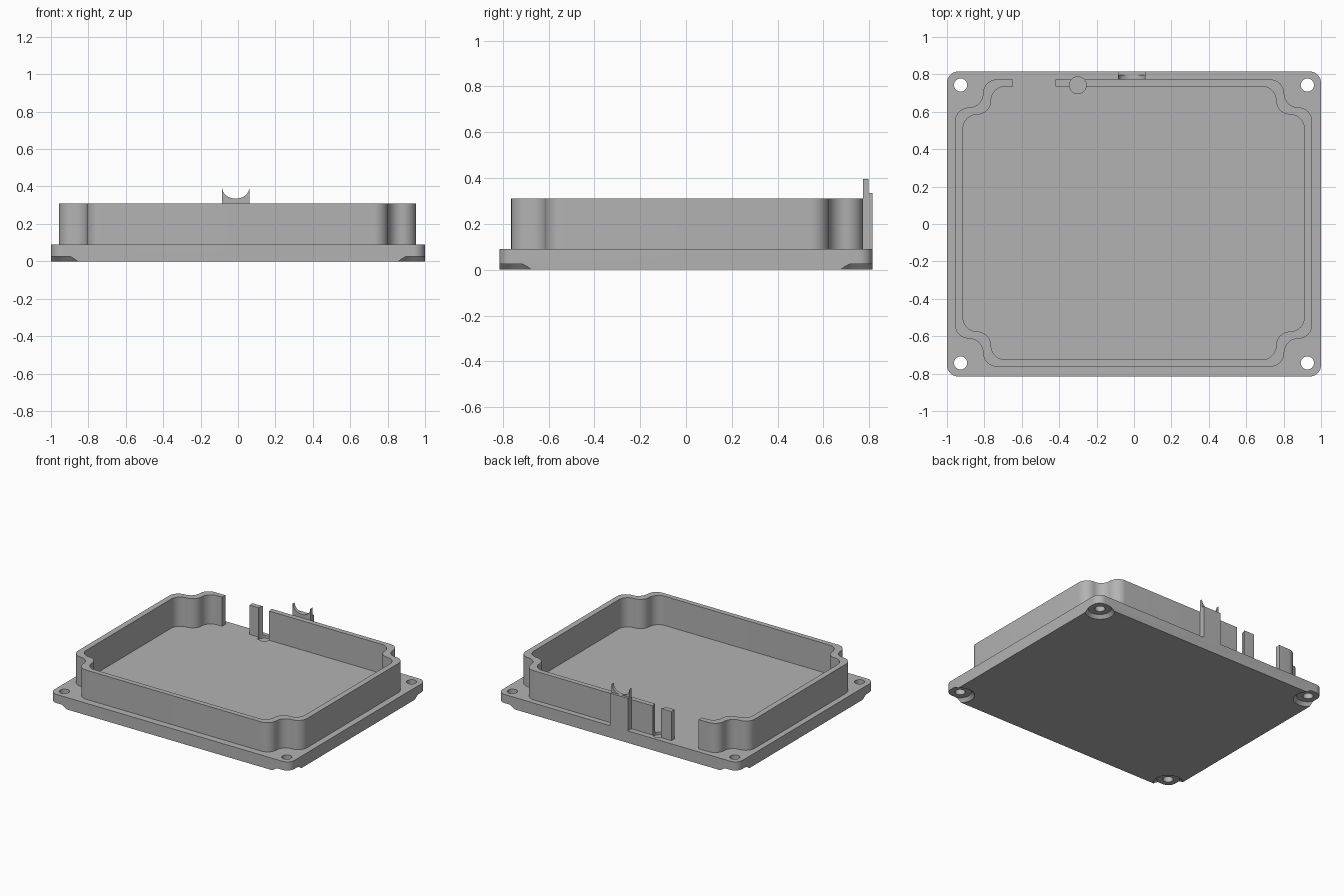
import bpy, bmesh, math
from mathutils import Vector

old = bpy.data.objects.get("Cube")
if old:
    bpy.data.objects.remove(old, do_unlink=True)

# Single grey plastic
grey = bpy.data.materials.new("grey plastic")
grey.use_nodes = True
colour = (0.45, 0.45, 0.45, 1)
grey.diffuse_color = colour
grey.node_tree.nodes["Principled BSDF"].inputs["Base Color"].default_value = colour


def arc(cx, cy, r, start, end, steps=10):
    return [(cx + r * math.cos(math.radians(start + (end - start) * i / steps)),
             cy + r * math.sin(math.radians(start + (end - start) * i / steps)))
            for i in range(steps + 1)]


def four_corners(corner):
    """Mirror a first-quadrant corner path into a closed outline."""
    loop = []
    for sx, sy in ((1, 1), (-1, 1), (-1, -1), (1, -1)):
        part = [(sx * x, sy * y) for x, y in corner]
        loop += part if sx * sy > 0 else part[::-1]
    return loop


def make(name, bm):
    bmesh.ops.recalc_face_normals(bm, faces=bm.faces)
    mesh = bpy.data.meshes.new(name)
    bm.to_mesh(mesh)
    bm.free()
    mesh.materials.append(grey)
    ob = bpy.data.objects.new(name, mesh)
    bpy.context.collection.objects.link(ob)
    return ob


def prism(name, outline, low, high, axis="Z"):
    """Extrude an outline along z, or an x-z outline along y."""
    bm = bmesh.new()
    place = (lambda a, b, c: (a, b, c)) if axis == "Z" else (lambda a, b, c: (a, c, b))
    base = bm.faces.new([bm.verts.new(place(a, b, low)) for a, b in outline])
    up = bmesh.ops.extrude_face_region(bm, geom=[base])
    moved = [v for v in up["geom"] if isinstance(v, bmesh.types.BMVert)]
    bmesh.ops.translate(bm, verts=moved, vec=Vector(place(0, 0, high - low)))
    return make(name, bm)


def cone(name, x, y, low, high, r_low, r_high):
    bm = bmesh.new()
    bmesh.ops.create_cone(bm, cap_ends=True, segments=40, radius1=r_low,
                          radius2=r_high, depth=high - low)
    bmesh.ops.translate(bm, verts=bm.verts, vec=(x, y, (low + high) / 2))
    return make(name, bm)


def box_outline(x0, x1, y0, y1):
    return [(x0, y0), (x1, y0), (x1, y1), (x0, y1)]


def cut(target, cutter):
    mod = target.modifiers.new("cut", "BOOLEAN")
    mod.operation = "DIFFERENCE"
    mod.solver = "EXACT"
    mod.object = cutter
    bpy.context.view_layer.objects.active = target
    bpy.ops.object.modifier_apply(modifier=mod.name)
    bpy.data.objects.remove(cutter, do_unlink=True)


def wall_outline(hx, hy, r=0.075):
    """Rectangle with S-curved recesses around the screw holes."""
    corner = (arc(hx - r, hy - 3 * r, r, 0, 90)
              + arc(hx - r, hy - r, r, 270, 180)[1:]
              + arc(hx - 3 * r, hy - r, r, 0, 90)[1:])
    return [(x - 0.002, y + 0.005) for x, y in four_corners(corner)]


PLATE_TOP, WALL_TOP = 0.09, 0.31

# Base plate with rounded corners
plate = prism("base_plate", four_corners(arc(0.94, 0.755, 0.06, 0, 90)), 0, PLATE_TOP)

# Screw holes with flared recesses underneath
for sx in (-1, 1):
    for sy in (-1, 1):
        x, y = sx * 0.927, sy * 0.743
        cut(plate, cone("hole_cutter", x, y, -0.1, 0.2, 0.035, 0.035))
        cut(plate, cone("recess_cutter", x, y, -0.025, 0.025, 0.122, 0.078))

# Raised rim wall
wall = prism("rim_wall", wall_outline(0.955, 0.768), PLATE_TOP, WALL_TOP)
cut(wall, prism("inside_cutter", wall_outline(0.912, 0.73), 0, 0.5))

# Cable gap and round notch in the back of the wall
cut(wall, prism("gap_cutter", box_outline(-0.647, -0.42, 0.68, 0.82), 0.05, 0.5))
cut(wall, cone("notch_cutter", -0.30, 0.742, 0.05, 0.5, 0.045, 0.045))
cut(plate, cone("pocket_cutter", -0.30, 0.742, 0.07, 0.2, 0.045, 0.045))

# Back tab: tall cradle against the wall, lower strip outside it
left, right, mid = -0.086, 0.062, -0.012
cradle_top = [(mid + 0.073 * math.cos(t), 0.395 + 0.06 * math.sin(t))
              for t in (-math.pi * i / 16 for i in range(17))]
cradle = prism("tab_cradle", [(left, PLATE_TOP), (right, PLATE_TOP), (right, 0.397)]
               + cradle_top + [(left, 0.397)], 0.773, 0.796, axis="Y")
strip = prism("tab_strip", box_outline(left, right, PLATE_TOP, 0.335), 0.796, 0.815, axis="Y")

# Smooth the curves, keep the edges crisp
for ob in (plate, wall, cradle, strip):
    bpy.ops.object.select_all(action="DESELECT")
    ob.select_set(True)
    bpy.context.view_layer.objects.active = ob
    bpy.ops.object.shade_smooth_by_angle(angle=math.radians(30))
